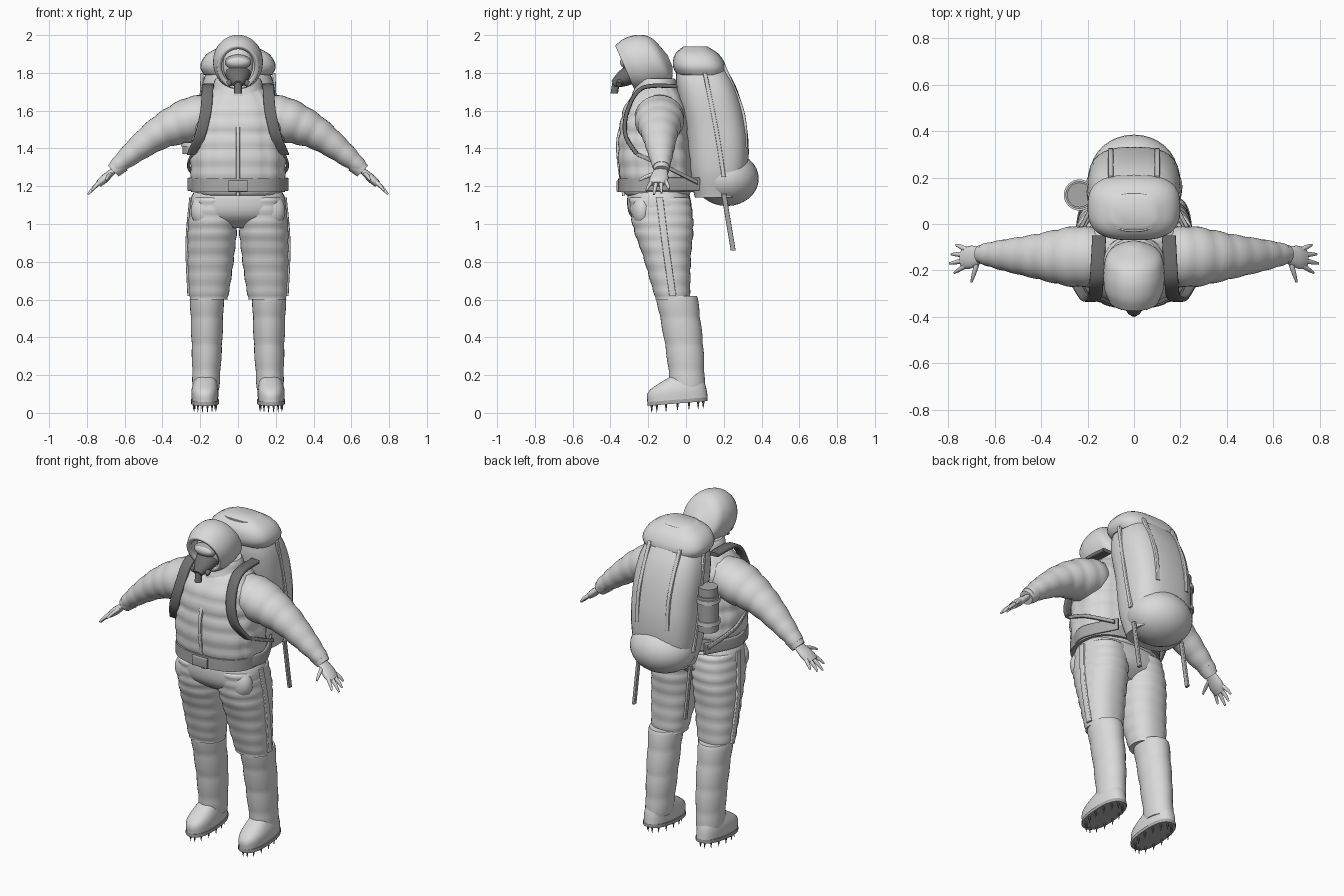
import bpy, bmesh
from math import sin, cos, pi, radians, copysign
from mathutils import Vector, Matrix

if "Cube" in bpy.data.objects:
    bpy.data.objects.remove(bpy.data.objects["Cube"])

X, Y, Z = Vector((1, 0, 0)), Vector((0, 1, 0)), Vector((0, 0, 1))


def material(name, grey):
    mat = bpy.data.materials.new(name)
    mat.use_nodes = True
    colour = (grey, grey, grey, 1)
    mat.diffuse_color = colour
    mat.node_tree.nodes["Principled BSDF"].inputs["Base Color"].default_value = colour
    return mat


LIGHT = material("light grey", .7)
MID = material("mid grey", .4)
DARK = material("dark grey", .16)


def finish(name, bm, mat, mirror=False):
    """Turn the mesh into a smooth object, mirrored to the other side if asked."""
    bmesh.ops.recalc_face_normals(bm, faces=bm.faces)
    mesh = bpy.data.meshes.new(name)
    bm.to_mesh(mesh)
    bm.free()
    mesh.shade_smooth()
    mesh.set_sharp_from_angle(angle=radians(55))
    mesh.materials.append(mat)
    obj = bpy.data.objects.new(name, mesh)
    bpy.context.collection.objects.link(obj)
    if mirror:
        obj.modifiers.new("mirror", "MIRROR").use_mirror_merge = False
    return obj


def sample(values, t):
    """Smooth curve through evenly spaced numbers or points."""
    last = len(values) - 1
    i = min(int(t * last), last - 1)
    f = t * last - i
    a, b, c, d = (values[min(max(k, 0), last)] for k in range(i - 1, i + 3))
    return b + (c - a + (a * 2 - b * 5 + c * 4 - d + ((b - c) * 3 + d - a) * f) * f) * (f / 2)


def quilt(phase):
    """Puffed profile between stitch lines."""
    return abs(sin(pi * phase)) ** .6 - .6


def loft(name, mat, path, widths, depths=None, flat=1, across=X, depth_axis=None, sides=32,
         step=.015, square=2, puff=0, pitch=.07, lobes=0, hollow=False, mirror=False):
    """Skin rounded rings along a path; widths and depths are half sizes, spread evenly."""
    path = [Vector(point) for point in path]
    depths = depths or [w * flat for w in widths]
    length = sum((q - p).length for p, q in zip(path, path[1:]))
    rows = max(4, int(length / step))
    bm, rings = bmesh.new(), []
    for row in range(rows + 1):
        t = row / rows
        centre = sample(path, t)
        tangent = sample(path, min(t + .01, 1)) - sample(path, max(t - .01, 0))
        deep = depth_axis or tangent.cross(across).normalized()
        ring = []
        for k in range(sides):
            turn = k / sides
            c, s = cos(2 * pi * turn), sin(2 * pi * turn)
            swell = 1 + puff * quilt(t * length / pitch)
            if lobes:
                swell += puff / 2 * quilt(lobes * turn)
            u = copysign(abs(c) ** (2 / square), c) * swell * sample(widths, t)
            v = copysign(abs(s) ** (2 / square), s) * swell * sample(depths, t)
            ring.append(bm.verts.new(centre + across * u + deep * v))
        rings.append(ring)
    for low, high in zip(rings, rings[1:]):
        for k in range(sides):
            n = (k + 1) % sides
            bm.faces.new((low[k], low[n], high[n], high[k]))
    bm.faces.new(rings[0])
    if not hollow:
        bm.faces.new(rings[-1])
    obj = finish(name, bm, mat, mirror)
    if hollow:
        obj.modifiers.new("wall", "SOLIDIFY").thickness = .025


def stack(name, mat, path, widths, **options):
    """Loft with level rings."""
    loft(name, mat, path, widths, depth_axis=Y, **options)


def strap(name, mat, path, half_width, across=X, half_thick=.008, mirror=True):
    loft(name, mat, path, [half_width] * 2, [half_thick] * 2, across=across,
         sides=16, square=5, mirror=mirror)


def ball(name, mat, centre, size, mirror=False):
    bm = bmesh.new()
    bmesh.ops.create_uvsphere(bm, u_segments=32, v_segments=16, radius=1,
                              matrix=Matrix.Translation(centre) @ Matrix.Diagonal((*size, 1)))
    finish(name, bm, mat, mirror)


# Jacket, collar and belt
stack("jacket", LIGHT, [(0, -.15, 1.15), (0, -.17, 1.45), (0, -.15, 1.73)],
      [.22, .25, .24, .22, .12], flat=.77, sides=72, square=2.5, puff=.05, pitch=.08, lobes=12)
stack("collar", LIGHT, [(0, -.16, 1.67), (0, -.16, 1.77)], [.15, .12], flat=.85,
      puff=.04, pitch=.05)
stack("belt", MID, [(0, -.16, 1.17), (0, -.16, 1.24)], [.25, .25], flat=.8, square=2.5)
strap("belt_buckle", MID, [(-.05, -.36, 1.2), (.05, -.36, 1.2)], .03, across=Z, mirror=False)
strap("jacket_zip", LIGHT, [(0, -.33, 1.15), (0, -.36, 1.45), (0, -.26, 1.7)], .01, mirror=False)

# Sleeves, cuffs and hands
loft("sleeves", LIGHT, [(.1, -.14, 1.6), (.4, -.14, 1.49), (.65, -.13, 1.3)],
     [.1, .13, .1, .07, .045], flat=.9, across=Y, puff=.06, pitch=.08, mirror=True)
loft("cuffs", LIGHT, [(.62, -.13, 1.32), (.66, -.13, 1.28)], [.05, .04], across=Y, mirror=True)
loft("palms", LIGHT, [(.64, -.13, 1.3), (.74, -.15, 1.21)], [.03, .04, .05, .04], flat=.45,
     across=Y, sides=16, mirror=True)


def finger(name, root, reach, across):
    loft(name, LIGHT, [root, root + reach * .6 + Z * .005, root + reach], [.012, .01, .005],
         across=across, sides=12, mirror=True)


for i, label in enumerate(("little", "ring", "middle", "index")):
    span = .08 - .02 * abs(i - 1.7)
    finger(label + "_fingers", Vector((.72, -.11 - .022 * i, 1.23)),
           Vector((span, .02 - .018 * i, -span)), Y)
finger("thumbs", Vector((.67, -.15, 1.27)), Vector((.03, -.1, -.04)), X)

# Trousers with pockets and side seams
stack("trouser_hips", LIGHT, [(0, -.15, 1.2), (0, -.13, .98)], [.21, .25, .24, .13],
      flat=.67, square=2.5)
stack("trouser_legs", LIGHT, [(.125, -.14, 1.14), (.14, -.11, .9), (.155, -.07, .6)],
      [.12, .13, .12, .1], depths=[.16, .16, .12, .09], square=2.3, puff=.055, pitch=.066,
      mirror=True)
ball("trouser_pockets", LIGHT, (.18, -.23, 1.07), (.07, .055, .085), mirror=True)
strap("trouser_side_seams", LIGHT, [(.25, -.14, 1.14), (.27, -.11, .9), (.26, -.07, .62)],
      .018, across=Y)

# Boots with soles and spikes
stack("boot_shafts", LIGHT, [(.165, -.05, .62), (.165, -.01, .36), (.17, .01, .12)],
      [.09, .08, .07], depths=[.11, .1, .09], puff=.05, pitch=.125, mirror=True)
SOLE = Vector((.175, -.045, .05))
heel_lift = Vector((0, 1, .08))
loft("boot_feet", LIGHT, [SOLE + Z * .02, SOLE + Z * .08, (.17, 0, .2)], [.07, .07, .05],
     [.16, .15, .08], depth_axis=heel_lift, square=2.4, mirror=True)
loft("boot_soles", MID, [SOLE, SOLE + Z * .02], [.075] * 2, [.16] * 2,
     depth_axis=heel_lift, square=2.4, mirror=True)
bm = bmesh.new()
for i in range(14):
    a = 2 * pi * i / 14
    spot = SOLE + X * .06 * cos(a) + heel_lift * .14 * sin(a) - Z * .015
    bmesh.ops.create_cone(bm, cap_ends=True, segments=6, radius1=.001, radius2=.008,
                          depth=.046, matrix=Matrix.Translation(spot))
finish("boot_spikes", bm, DARK, True)

# Hood, face, goggles and breathing mask
loft("hood", LIGHT, [(0, -.085, 1.865), (0, -.19, 1.865), (0, -.325, 1.83)],
     [.03, .11, .13, .13, .11], flat=1.14, depth_axis=Vector((0, -.4, .92)), step=.01, hollow=True)
ball("face", LIGHT, (0, -.27, 1.84), (.08, .055, .1))
ball("goggle_frame", MID, (0, -.315, 1.857), (.07, .027, .04))
ball("goggle_lens", LIGHT, (0, -.322, 1.857), (.06, .027, .03))
loft("mask", DARK, [(0, -.28, 1.8), (0, -.385, 1.74)], [.07, .055, .025], flat=.8)
stack("mask_valve", DARK, [(0, -.37, 1.75), (0, -.38, 1.69)], [.02, .02], sides=16)
loft("mask_filters", DARK, [(.03, -.345, 1.755), (.055, -.355, 1.74)], [.02, .015],
     across=Y, sides=16, mirror=True)

# Backpack with bedding pouch, lid and straps
stack("backpack", LIGHT, [(0, .17, 1.14), (0, .16, 1.5), (0, .05, 1.93)],
      [.15, .19, .2, .19, .1], flat=.82, square=2.8)
ball("bedding_pouch", LIGHT, (0, .215, 1.24), (.19, .17, .145))
stack("backpack_lid", LIGHT, [(0, .08, 1.79), (0, .05, 1.94)], [.18, .2, .17, .09],
      flat=.7, square=2.8)
strap("back_straps", LIGHT, [(.1, .2, 1.84), (.1, .3, 1.6), (.1, .32, 1.4)], .011)
strap("side_straps", LIGHT, [(.19, .1, 1.8), (.2, .16, 1.5), (.19, .2, 1.25)], .011, across=Y)
strap("hanging_straps", MID, [(.17, .2, 1.16), (.17, .25, .86)], .013, across=Y)

# Shoulder harness
strap("shoulder_straps", DARK, [(.15, -.05, 1.73), (.16, -.23, 1.72), (.17, -.31, 1.6),
                                (.2, -.32, 1.47), (.24, -.26, 1.37)], .03, half_thick=.011)
strap("strap_tails", MID, [(.24, -.26, 1.37), (.26, -.1, 1.3), (.19, .06, 1.22)], .011, across=Z)
strap("hip_wings", MID, [(.2, -.28, 1.21), (.26, -.13, 1.21), (.17, .07, 1.21)], .035, across=Z)

# Flask on the side of the pack
FLASK = Vector((-.235, .125, 1.37))
stack("flask", MID, [FLASK, FLASK + Z * .21], [.06, .06])
stack("flask_cap", MID, [FLASK + Z * .21, FLASK + Z * .26], [.053, .053])
for label, height in (("lower", .04), ("upper", .17)):
    band = FLASK + Z * height
    stack(label + "_flask_band", LIGHT, [band, band + Z * .025], [.067, .067])
